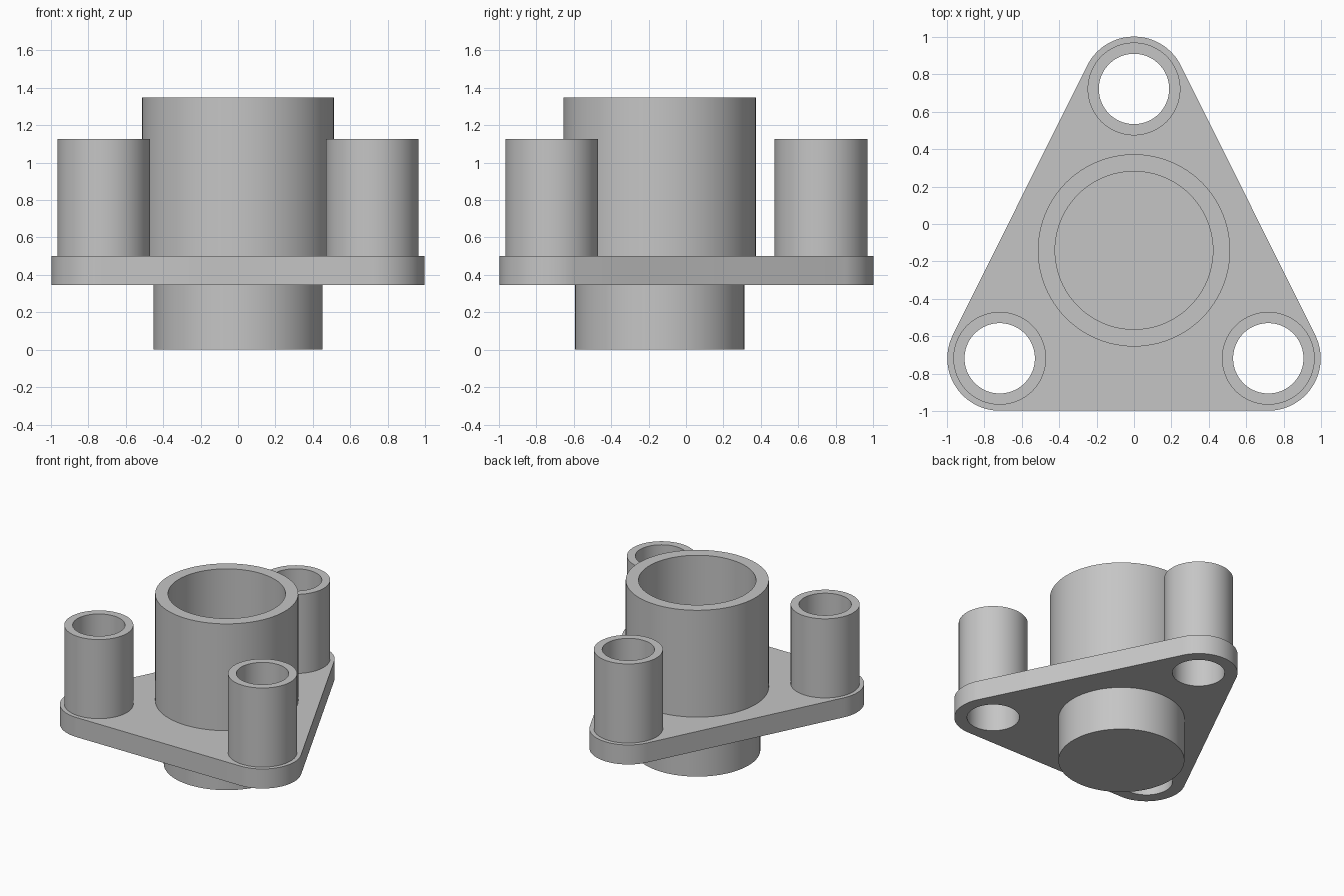
import bpy, bmesh, math
from mathutils import Vector

cube = bpy.data.objects.get("Cube")
if cube:
    bpy.data.objects.remove(cube, do_unlink=True)

grey = bpy.data.materials.new("light grey metal")
grey.use_nodes = True
colour = (0.56, 0.56, 0.56, 1)
grey.diffuse_color = colour
grey.node_tree.nodes["Principled BSDF"].inputs["Base Color"].default_value = colour

SEGMENTS = 96
PLATE_BOTTOM, PLATE_TOP = 0.345, 0.5
CORNERS = {"right": (-0.718, -0.718), "left": (0.718, -0.718), "back": (0, 0.722)}
CENTRE = (0, -0.141)


def arc(centre, radius, start=0, sweep=math.tau, count=SEGMENTS):
    """Points along an arc; a full turn leaves out the repeated last point."""
    steps = count if sweep == math.tau else count - 1
    return [(centre[0] + radius * math.cos(start + sweep * i / steps),
             centre[1] + radius * math.sin(start + sweep * i / steps))
            for i in range(count)]


def rounded_outline(centres, radius):
    """Outline of circles joined by tangent lines, counter-clockwise."""
    points = []
    for i, c in enumerate(centres):
        before = Vector(c) - Vector(centres[i - 1])
        after = Vector(centres[(i + 1) % len(centres)]) - Vector(c)
        start = math.atan2(before.y, before.x) - math.pi / 2
        end = math.atan2(after.y, after.x) - math.pi / 2
        points += arc(c, radius, start, (end - start) % math.tau, SEGMENTS // 3)
    return points


def extruded(name, loops, bottom, top):
    """Solid from an outer loop and any hole loops, raised from bottom to top."""
    bm = bmesh.new()
    edges = []
    for loop in loops:
        verts = [bm.verts.new((x, y, bottom)) for x, y in loop]
        edges += [bm.edges.new((v, verts[i - 1])) for i, v in enumerate(verts)]
    bmesh.ops.triangle_fill(bm, edges=edges, use_beauty=True, normal=(0, 0, 1))
    raised = bmesh.ops.extrude_face_region(bm, geom=bm.faces[:], use_keep_orig=True)
    moved = [g for g in raised["geom"] if isinstance(g, bmesh.types.BMVert)]
    bmesh.ops.translate(bm, verts=moved, vec=(0, 0, top - bottom))
    bmesh.ops.recalc_face_normals(bm, faces=bm.faces[:])
    mesh = bpy.data.meshes.new(name)
    bm.to_mesh(mesh)
    bm.free()
    mesh.materials.append(grey)
    obj = bpy.data.objects.new(name, mesh)
    bpy.context.collection.objects.link(obj)
    bpy.ops.object.select_all(action="DESELECT")
    obj.select_set(True)
    bpy.context.view_layer.objects.active = obj
    bpy.ops.object.shade_smooth_by_angle(angle=math.radians(30))
    return obj


# Triangular flange with a bolt hole in each rounded corner
bolt_holes = {side: arc(c, 0.188) for side, c in CORNERS.items()}
outline = rounded_outline(list(CORNERS.values()), 0.28)
extruded("flange_plate", [outline, *bolt_holes.values()], PLATE_BOTTOM, PLATE_TOP)

# Bolt sleeves standing on the corners
for side, c in CORNERS.items():
    extruded(f"{side}_bolt_sleeve", [arc(c, 0.248), bolt_holes[side]], PLATE_TOP, 1.127)

# Central cup above the flange and solid boss below it
extruded("central_cup_wall", [arc(CENTRE, 0.514), arc(CENTRE, 0.422)], PLATE_TOP, 1.347)
extruded("lower_boss", [arc(CENTRE, 0.453)], 0, PLATE_BOTTOM)
